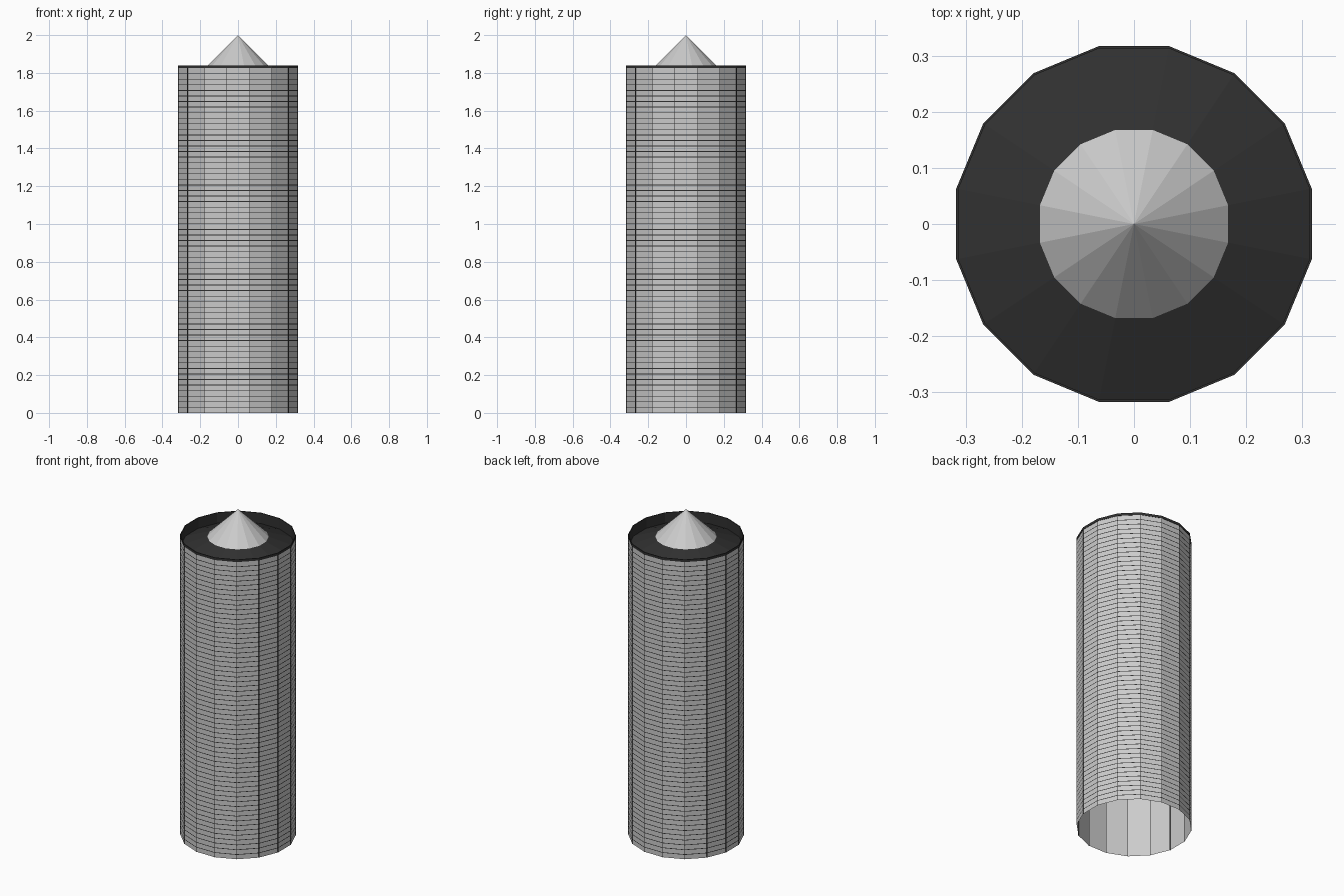
import bpy, math

if "Cube" in bpy.data.objects:
    bpy.data.objects.remove(bpy.data.objects["Cube"])

SIDES = 16
R = 0.323          # corner radius of the tower
TOP = 1.84         # top of the parapet
FLOORS = 62
WALL_TOP = 1.825

dark = bpy.data.materials.new("dark")
dark.diffuse_color = (0.03, 0.03, 0.03, 1)
dark.use_nodes = True
dark.node_tree.nodes["Principled BSDF"].inputs["Base Color"].default_value = dark.diffuse_color


def corner(i, r, z):
    a = 2 * math.pi * (i + 0.5) / SIDES
    return (r * math.cos(a), r * math.sin(a), z)


def make(name, verts, faces, mat=None):
    mesh = bpy.data.meshes.new(name)
    mesh.from_pydata(verts, [], faces)
    mesh.update()
    ob = bpy.data.objects.new(name, mesh)
    bpy.context.collection.objects.link(ob)
    if mat:
        mesh.materials.append(mat)
    return ob


def lathe(name, profiles, mat=None):
    """Sweep each (radius, z) profile, listed bottom to top, round the tower."""
    verts, faces = [], []
    for prof in profiles:
        base = len(verts)
        for r, z in prof:
            verts += [corner(i, r, z) for i in range(SIDES)]
        for k in range(len(prof) - 1):
            for i in range(SIDES):
                j = (i + 1) % SIDES
                a, b = base + k * SIDES, base + (k + 1) * SIDES
                faces.append((a + i, a + j, b + j, b + i))
    return make(name, verts, faces, mat)


# Open-bottomed facade
lathe("tower_wall", [[(R - 0.002, 0), (R - 0.002, WALL_TOP)]])

# Thin dark line at every floor
step = WALL_TOP / FLOORS
lathe("floor_lines",
      [[(R - 0.0005, n * step - 0.002), (R - 0.0005, n * step + 0.002)]
       for n in range(1, FLOORS)], dark)

# Slim dark mullion on every corner
verts, faces = [], []
for i in range(SIDES):
    a = 2 * math.pi * (i + 0.5) / SIDES
    b = len(verts)
    for z in (0, WALL_TOP):
        for r, t in ((R - 0.004, -1), (R, -1), (R, 1), (R - 0.004, 1)):
            w = t * 0.0015
            verts.append((r * math.cos(a) - w * math.sin(a),
                          r * math.sin(a) + w * math.cos(a), z))
    faces += [(b + k, b + (k + 1) % 4, b + 4 + (k + 1) % 4, b + 4 + k) for k in range(4)]
make("corner_mullions", verts, faces, dark)

# Dark parapet rim and the roof rising inside it
lathe("roof_rim", [[(R - 0.002, WALL_TOP), (R, WALL_TOP), (R, TOP),
                    (R - 0.004, TOP), (R - 0.004, 1.775), (0.171, 1.832)]], dark)

# Pale pointed cap
cap = [corner(i, 0.171, 1.832) for i in range(SIDES)] + [(0, 0, 2.0)]
make("roof_cone", cap, [(i, (i + 1) % SIDES, SIDES) for i in range(SIDES)])
